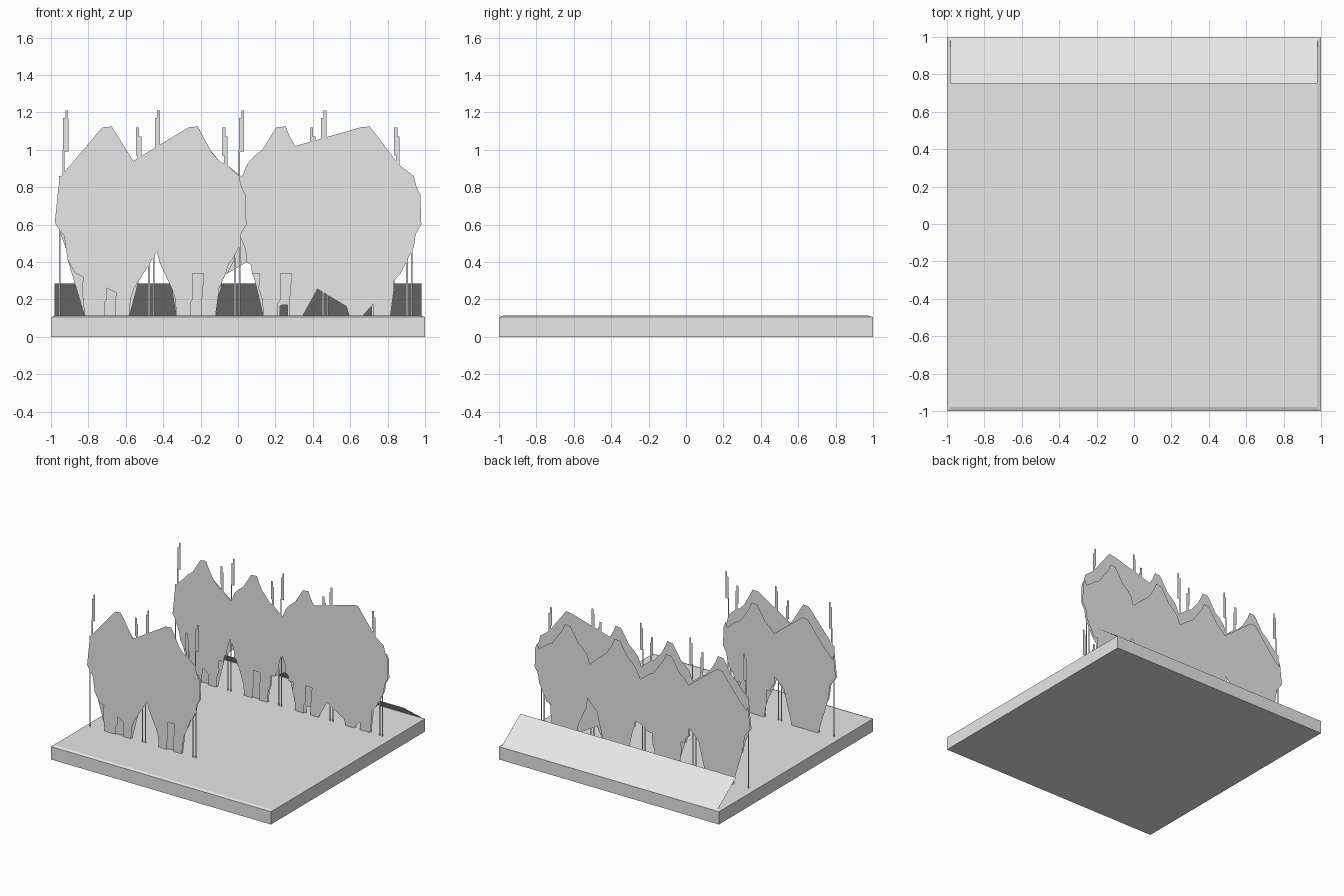
import bpy, bmesh

if "Cube" in bpy.data.objects:
    bpy.data.objects.remove(bpy.data.objects["Cube"])

grey = bpy.data.materials.new("plain_grey")
grey.diffuse_color = (0.8, 0.8, 0.8, 1)
grey.use_nodes = True
grey.node_tree.nodes["Principled BSDF"].inputs["Base Color"].default_value = grey.diffuse_color


def make(name, polys):
    """One object from flat polygons given as lists of 3D points."""
    bm = bmesh.new()
    for pts in polys:
        bm.faces.new([bm.verts.new(p) for p in pts])
    bmesh.ops.triangulate(bm, faces=[f for f in bm.faces if len(f.verts) > 4])
    me = bpy.data.meshes.new(name)
    bm.to_mesh(me)
    bm.free()
    me.materials.append(grey)
    ob = bpy.data.objects.new(name, me)
    bpy.context.collection.objects.link(ob)
    return ob


GROUND = 0.11
CENTRES = [-0.70, -0.24, 0.23, 0.68]

# half profiles, as offsets from a tree centre (crown) or from a gap (undergrowth)
CROWN = [(-0.18, 0.925), (-0.14, 0.97), (-0.10, 1.0), (-0.075, 1.04), (-0.05, 1.08),
         (-0.025, 1.12), (0.025, 1.125), (0.045, 1.075), (0.075, 1.02), (0.10, 0.985),
         (0.14, 0.94), (0.18, 0.92)]
GAP = [(0.125, GROUND), (0.12, 0.20), (0.10, 0.26), (0.105, 0.34), (0.065, 0.34),
       (0.06, 0.385), (0.035, 0.40), (0.03, 0.47), (0.0, 0.54)]
SIDE = [(0.0, 0.86), (0.015, 0.80), (0.035, 0.76), (0.04, 0.60), (0.01, 0.55),
        (0.0, 0.48), (-0.03, 0.42), (-0.05, 0.40), (-0.07, 0.34), (-0.115, 0.34),
        (-0.105, 0.26), (-0.125, GROUND)]


def leg_notch(c, top, w):
    """Opening between two trunks, walked from right to left."""
    return [(c + w, GROUND), (c + w, 0.2), (c + w * 1.4, 0.21), (c + w * 1.4, top),
            (c - w * 0.6, top), (c - w * 0.6, 0.2), (c - w, 0.18), (c - w, GROUND)]


def tree_outline(n, drop, notch_top, w):
    """Silhouette of n joined trees, its crowns lowered by drop."""
    cs = CENTRES[:n]
    left, right = -0.94, cs[-1] + (0.26 if n == 4 else 0.245)
    pts = [(left - 0.01, 0.855 - drop)]
    for i, c in enumerate(cs):
        pts += [(c + x, z - drop) for x, z in CROWN]
        if i < n - 1:
            pts.append(((c + cs[i + 1]) / 2 + 0.025, 0.855 - drop))
    pts += [(right + x, z - (drop if z > 0.85 else 0)) for x, z in SIDE]
    for i in range(n - 1, -1, -1):
        pts += leg_notch(cs[i] + 0.015, notch_top, w)
        if i:
            m = (cs[i] + cs[i - 1]) / 2 + 0.015
            pts += [(m + x, z) for x, z in GAP]
            pts += [(m - x, z) for x, z in GAP[-2::-1]]
    pts += [(left + x, z) for x, z in
            [(0.12, GROUND), (0.105, 0.26), (0.115, 0.34), (0.07, 0.34), (0.06, 0.39),
             (0.03, 0.41), (0.045, 0.48), (0.01, 0.54), (-0.02, 0.58), (-0.04, 0.61),
             (-0.03, 0.70), (-0.02, 0.80)]]
    return pts


def rect(x0, x1, z0, z1):
    return [(x0, z0), (x1, z0), (x1, z1), (x0, z1)]


def poles(n):
    """Thin stems with blade-like tips beside every tree."""
    out = [rect(-0.957, -0.948, GROUND, 0.86)]
    for i in range(n):
        c = CENTRES[i]
        x = [-0.92, -0.43, 0.02, 0.46][i]
        out += [rect(x - 0.018, x - 0.008, 0.84, 1.0), rect(x - 0.015, x + 0.013, 0.99, 1.17),
                rect(x - 0.002, x + 0.012, 1.17, 1.21)]
        x = c + 0.17                                   # shorter blade on the right slope
        out += [rect(x - 0.016, x + 0.002, 0.97, 1.12), rect(x - 0.006, x + 0.014, 0.90, 1.07)]
        g = c + 0.24
        out += [rect(g - 0.022, g - 0.01, GROUND, 0.42), rect(g + 0.006, g + 0.014, GROUND, 0.56)]
    if n == 2:                                         # end blade of the short row
        out += [rect(0.002, 0.012, 0.84, 1.0), rect(0.005, 0.033, 0.99, 1.17),
                rect(0.018, 0.032, 1.17, 1.21)]
    return out


def stand(polys, y):
    return [[(x, y, z) for x, z in p] for p in polys]


# two rows of flat standing trees, each a front sheet and a lower rear sheet
for row, n, y in (("front", 2, -0.56), ("back", 4, 0.55)):
    make(row + "_tree_sheet", stand([tree_outline(n, 0, 0.34, 0.03)], y))
    make(row + "_tree_rear_sheet", stand([tree_outline(n, 0.10, 0.17, 0.02)], y + 0.015))
    make(row + "_poles", stand(poles(n), y))

# ground slab with a shallow chamfered rim
bpy.ops.mesh.primitive_cube_add(size=2, location=(0, 0, 0.0525), scale=(1, 1, 0.0525))
slab = bpy.context.object
slab.name = "ground_slab"
bpy.ops.object.transform_apply(location=True, scale=True)
slab.data.materials.append(grey)
bm = bmesh.new()
bm.from_mesh(slab.data)
top = [f for f in bm.faces if f.normal.z > 0.9]
bmesh.ops.inset_region(bm, faces=top, thickness=0.03)
for v in top[0].verts:
    v.co.z = 0.113
bm.to_mesh(slab.data)
bm.free()

# sloping panel along the back edge
make("back_ramp", [[(-0.98, 0.75, 0.285), (0.98, 0.75, 0.285),
                    (0.98, 0.995, 0.108), (-0.98, 0.995, 0.108)]])

# flat patches lying on the slab
PATCH = [(0, -0.45), (0.01, -0.38), (0.06, -0.36), (0.09, -0.39), (0.16, -0.38), (0.24, -0.385),
         (0.29, -0.37), (0.34, -0.365), (0.37, -0.40), (0.37, -0.50), (0.32, -0.56),
         (0.23, -0.59), (0.16, -0.62), (0.08, -0.59), (0.02, -0.53)]
SLIVER = [(0.07, -0.335), (0.24, -0.365), (0.19, -0.365)]
BITS = [rect(0.14, 0.18, -0.755, -0.72), rect(0.19, 0.21, -0.75, -0.72), rect(0.25, 0.256, -0.75, -0.73)]
for name, x0, s in (("left", 0.04, 1.0), ("right", 0.48, 1.12)):
    make(name + "_ground_patch",
         [[(x0 + x * s, y, 0.115) for x, y in reversed(p)] for p in (PATCH, SLIVER)]
         + [[(x0 + x * s, y, 0.115) for x, y in p] for p in BITS])
